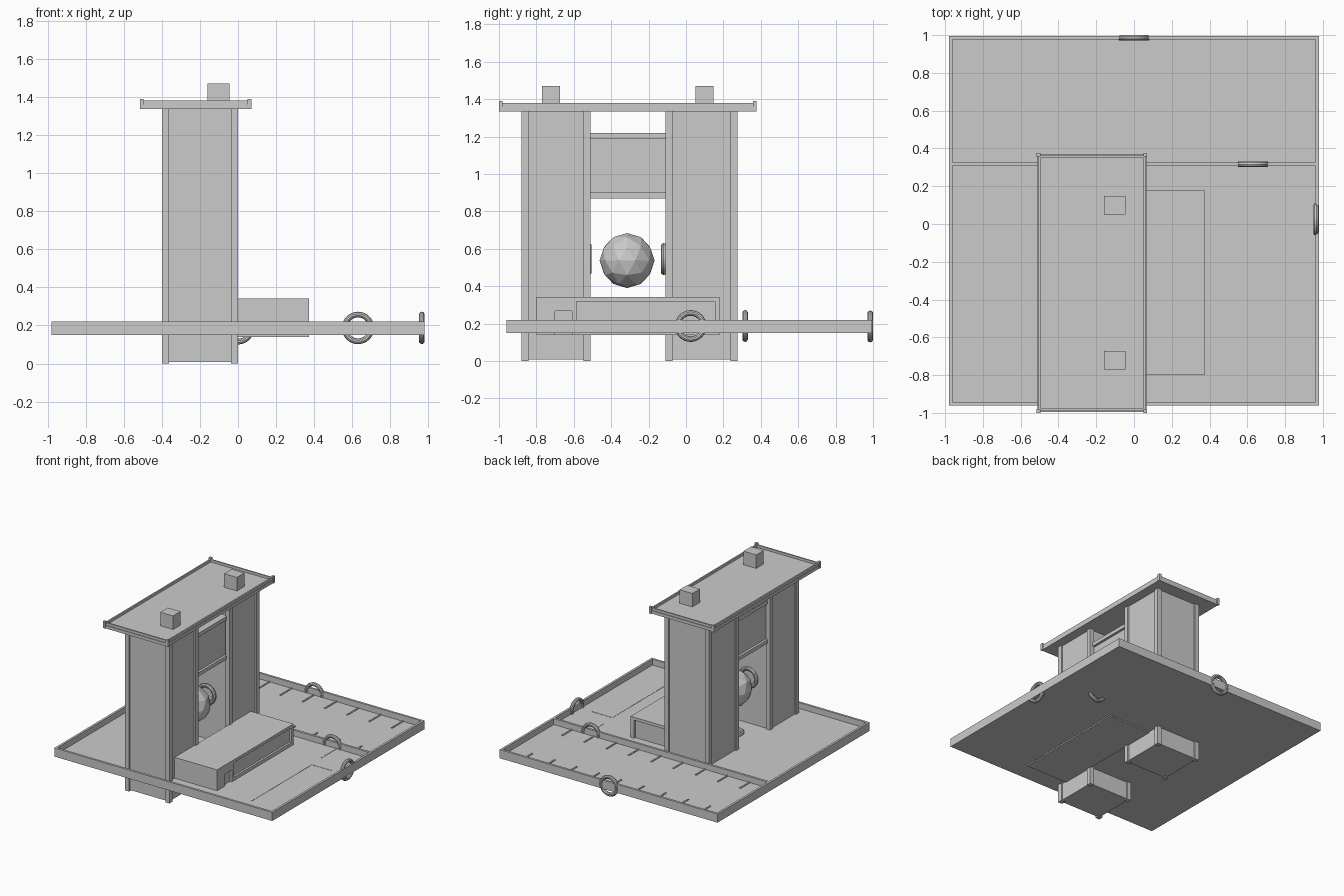
import bpy, math
from mathutils import Vector


def box(name, x0, x1, y0, y1, z0, z1):
    bpy.ops.mesh.primitive_cube_add(size=1, location=((x0 + x1) / 2, (y0 + y1) / 2, (z0 + z1) / 2))
    ob = bpy.context.object
    ob.name = name
    for v in ob.data.vertices:
        v.co = Vector((v.co.x * (x1 - x0), v.co.y * (y1 - y0), v.co.z * (z1 - z0)))
    return ob


def rim(name, x0, x1, y0, y1, z0, z1, t):
    box(name + "_front", x0, x1, y0, y0 + t, z0, z1)
    box(name + "_back", x0, x1, y1 - t, y1, z0, z1)
    box(name + "_left", x0, x0 + t, y0 + t, y1 - t, z0, z1)
    box(name + "_right", x1 - t, x1, y0 + t, y1 - t, z0, z1)


def ring(name, loc, rot):
    bpy.ops.mesh.primitive_torus_add(location=loc, rotation=rot, major_radius=0.07,
                                     minor_radius=0.015, major_segments=32, minor_segments=10)
    bpy.context.object.name = name
    bpy.ops.object.shade_smooth_by_angle()


# platform tray with a raised rim and a dividing wall
box("platform_floor", -0.98, 0.98, -0.96, 0.99, 0.15, 0.172)
rim("platform_rim", -0.98, 0.98, -0.96, 0.995, 0.15, 0.22, 0.018)
box("dividing_wall", -0.962, 0.962, 0.307, 0.325, 0.172, 0.22)

# bay markings on both sides of the rear strip
for i in range(9):
    x = -0.8 + i * 0.2
    box("bay_line_rear", x - 0.006, x + 0.006, 0.83, 0.977, 0.172, 0.178)
    box("bay_line_front", x - 0.006, x + 0.006, 0.325, 0.45, 0.172, 0.178)

# thin floor markings in the front court
box("court_line_side", 0.675, 0.685, -0.8, -0.02, 0.172, 0.174)
box("court_line_end", 0.68, 0.86, -0.03, -0.02, 0.172, 0.174)
box("court_line_rear", 0.665, 0.675, 0.11, 0.307, 0.172, 0.174)

# two towers with corner posts, running down through the platform
for name, y0, y1 in (("front_tower", -0.88, -0.51), ("back_tower", -0.11, 0.275)):
    box(name, -0.388, -0.012, y0 + 0.012, y1 - 0.012, 0.008, 1.34)
    for x in (-0.4, -0.037):
        for y in (y0, y1 - 0.037):
            box(name + "_corner_post", x, x + 0.037, y, y + 0.037, 0.0, 1.34)

# bridge between the towers with top and bottom rails
box("bridge", -0.355, -0.045, -0.525, -0.095, 0.88, 1.21)
for z0, z1 in ((0.87, 0.9), (1.19, 1.22)):
    box("bridge_rail", -0.375, -0.025, -0.522, -0.098, z0, z1)

# roof deck with rim, corner studs and two vents
box("roof_deck", -0.51, 0.065, -0.995, 0.37, 1.335, 1.36)
rim("roof_rim", -0.505, 0.06, -0.99, 0.365, 1.355, 1.38, 0.012)
for x in (-0.515, 0.05):
    for y in (-1.0, 0.357):
        box("roof_corner_stud", x, x + 0.02, y, y + 0.02, 1.335, 1.39)
for y in (-0.77, 0.05):
    box("roof_vent", -0.16, -0.045, y, y + 0.097, 1.355, 1.47)

# low annex: core, roof, base, end piers and a doorway
box("annex_core", -0.01, 0.355, -0.795, 0.165, 0.14, 0.33)
box("annex_roof", -0.01, 0.372, -0.8, 0.18, 0.318, 0.342)
box("annex_end_block", -0.01, 0.372, -0.8, -0.7, 0.14, 0.32)
box("annex_door_head", 0.34, 0.372, -0.7, -0.61, 0.268, 0.32)
box("annex_door_post", 0.34, 0.372, -0.61, -0.585, 0.14, 0.32)
box("annex_corner_pier", 0.34, 0.372, 0.155, 0.18, 0.14, 0.32)
box("annex_sill", 0.34, 0.372, -0.585, 0.155, 0.14, 0.2)

# floating low-poly ball
bpy.ops.mesh.primitive_ico_sphere_add(subdivisions=2, radius=0.147, location=(-0.2, -0.315, 0.537))
bpy.context.object.name = "floating_ball"

# rings in walls, tower faces and floor
q = math.pi / 2
ring("rear_ring", (0.0, 0.985, 0.185), (q, 0, 0))
ring("divider_ring", (0.63, 0.316, 0.187), (q, 0, 0))
ring("side_ring", (0.965, 0.025, 0.187), (0, q, 0))
ring("front_tower_ring", (-0.2, -0.519, 0.545), (q, 0, 0))
ring("back_tower_ring", (-0.2, -0.119, 0.545), (q, 0, 0))
ring("floor_ring", (-0.2, -0.315, 0.175), (0, 0, 0))
